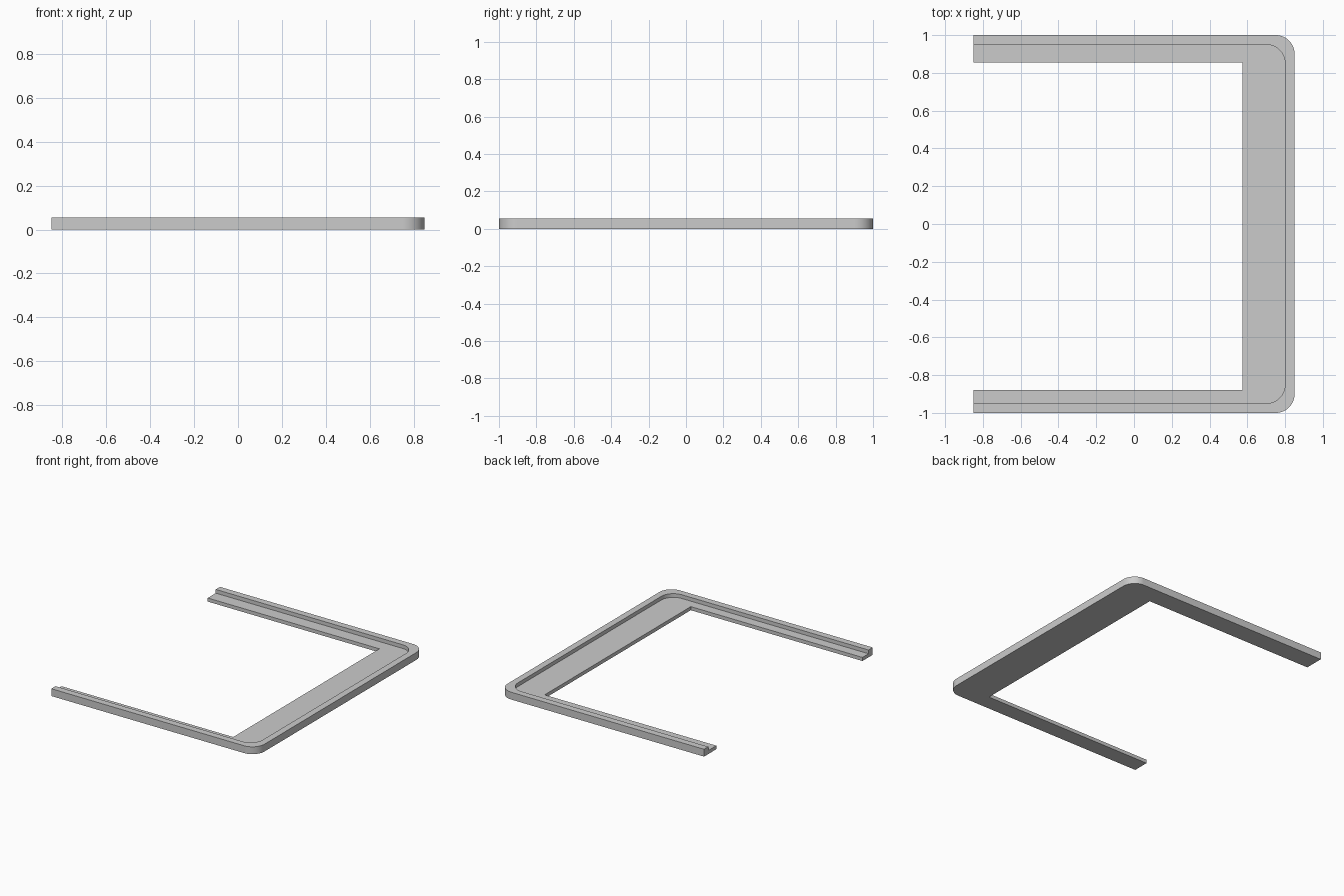
import bpy
import bmesh
from math import radians, sin, cos

cube = bpy.data.objects.get("Cube")
if cube:
    bpy.data.objects.remove(cube, do_unlink=True)

END_X = -0.85       # open ends of both arms
RIM_TOP = 0.055
SHELF_TOP = 0.027
CORNER_STEPS = 16


def u_path(x, y_low, y_high, radius=0):
    """Open U outline from the front arm end round to the back arm end."""
    pts = [(END_X, y_low)]
    for y, sign, start in ((y_low, 1, -90), (y_high, -1, 0)):
        if radius:
            cx, cy = x - radius, y + sign * radius
            for i in range(CORNER_STEPS + 1):
                a = radians(start + 90 * i / CORNER_STEPS)
                pts.append((cx + radius * cos(a), cy + radius * sin(a)))
        else:
            pts.append((x, y))
    return pts + [(END_X, y_high)]


outer = u_path(0.85, -1, 1, 0.1)
step = u_path(0.80, -0.95, 0.95, 0.1)
inner = u_path(0.575, -0.878, 0.855)

bm = bmesh.new()


def ring(path, z):
    return [bm.verts.new((x, y, z)) for x, y in path]


def strip(a, b):
    """Quads between two outlines with equal point counts."""
    for i in range(len(a) - 1):
        bm.faces.new((a[i], a[i + 1], b[i + 1], b[i]))


def flat(a, b):
    """One flat face between two outlines."""
    bm.faces.new(a + b[::-1])


outer_low, outer_top = ring(outer, 0), ring(outer, RIM_TOP)
step_top, step_low = ring(step, RIM_TOP), ring(step, SHELF_TOP)
inner_top, inner_low = ring(inner, SHELF_TOP), ring(inner, 0)

# Outer wall, raised rim, shelf, inner wall and underside
strip(outer_low, outer_top)
strip(outer_top, step_top)
strip(step_top, step_low)
flat(step_low, inner_top)
strip(inner_top, inner_low)
flat(inner_low, outer_low)

# Stepped arm ends
section = (outer_low, outer_top, step_top, step_low, inner_top, inner_low)
for end in (0, -1):
    bm.faces.new([loop[end] for loop in section])

bmesh.ops.recalc_face_normals(bm, faces=bm.faces)
mesh = bpy.data.meshes.new("stepped_frame")
bm.to_mesh(mesh)
bm.free()

frame = bpy.data.objects.new("stepped_frame", mesh)
bpy.context.collection.objects.link(frame)

# Plain grey finish
grey = bpy.data.materials.new("light_grey")
grey.use_nodes = True
colour = (0.6, 0.6, 0.6, 1)
grey.diffuse_color = colour
grey.node_tree.nodes["Principled BSDF"].inputs["Base Color"].default_value = colour
mesh.materials.append(grey)

# Smooth round corners, crisp edges
bpy.ops.object.select_all(action="DESELECT")
frame.select_set(True)
bpy.context.view_layer.objects.active = frame
bpy.ops.object.shade_smooth_by_angle(angle=radians(30))
